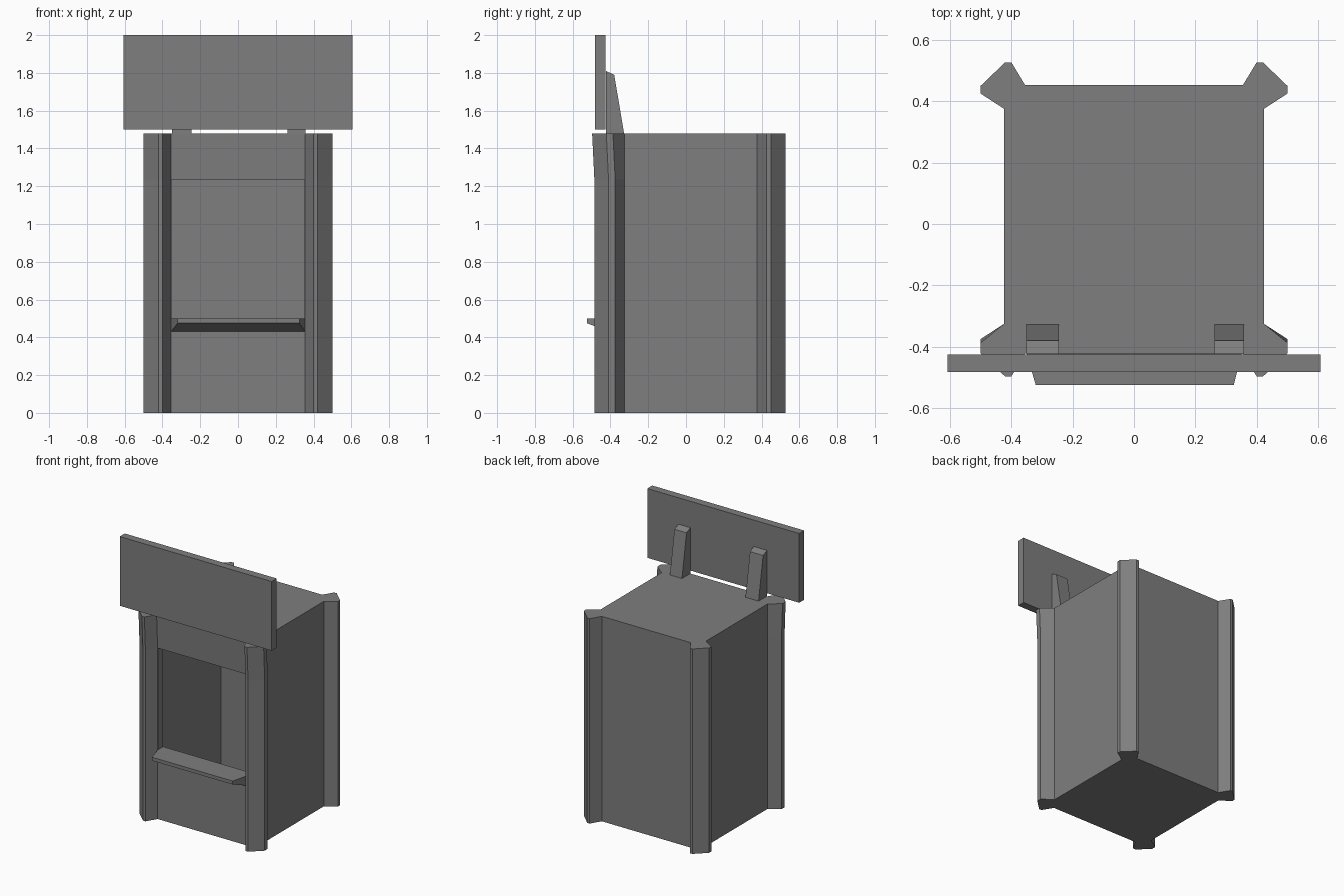
import bpy
import bmesh

cube = bpy.data.objects.get("Cube")
if cube:
    bpy.data.objects.remove(cube, do_unlink=True)

grey = bpy.data.materials.new("plain grey")
grey.use_nodes = True
grey.diffuse_color = (0.21, 0.21, 0.21, 1)
grey.node_tree.nodes["Principled BSDF"].inputs["Base Color"].default_value = grey.diffuse_color


def loft(name, rings):
    """Join matching rings of points into a closed flat-shaded solid."""
    bm = bmesh.new()
    loops = [[bm.verts.new(p) for p in ring] for ring in rings]
    n = len(loops[0])
    for a, b in zip(loops, loops[1:]):
        for i in range(n):
            j = (i + 1) % n
            bm.faces.new((a[i], a[j], b[j], b[i]))
    bm.faces.new(loops[0][::-1])
    bm.faces.new(loops[-1])
    bmesh.ops.recalc_face_normals(bm, faces=bm.faces)
    mesh = bpy.data.meshes.new(name)
    bm.to_mesh(mesh)
    bm.free()
    mesh.materials.append(grey)
    obj = bpy.data.objects.new(name, mesh)
    bpy.context.collection.objects.link(obj)
    return obj


def rect(x0, x1, y0, y1, z):
    return [(x0, y0, z), (x1, y0, z), (x1, y1, z), (x0, y1, z)]


def box(name, x0, x1, y0, y1, z0, z1):
    return loft(name, [rect(x0, x1, y0, y1, z0), rect(x0, x1, y0, y1, z1)])


def cut(target, cutter):
    mod = target.modifiers.new("cut", 'BOOLEAN')
    mod.operation = 'DIFFERENCE'
    mod.solver = 'EXACT'
    mod.object = cutter
    bpy.context.view_layer.objects.active = target
    bpy.ops.object.modifier_apply(modifier=mod.name)
    bpy.data.objects.remove(cutter, do_unlink=True)


# Booth body: mirrored plan with flared corner pillars, front leaning out at the top
half = [(0.355, -0.41), (0.4, -0.485), (0.42, -0.485), (0.5, -0.41), (0.5, -0.375),
        (0.423, -0.325), (0.423, 0.375), (0.5, 0.425), (0.5, 0.45), (0.42, 0.527),
        (0.4, 0.527), (0.355, 0.453)]
plan = half + [(-x, y) for x, y in reversed(half)]


def body_ring(z, lean):
    return [(x, y - (lean if y < -0.35 else 0), z) for x, y in plan]


body = loft("booth_body", [body_ring(0, 0), body_ring(1.235, 0), body_ring(1.48, 0.012)])

# Hollow room and front window opening
cut(body, box("room_cutter", -0.4, 0.4, -0.35, 0.375, 0.05, 1.43))
cut(body, box("window_cutter", -0.353, 0.353, -0.6, -0.3, 0.5, 1.235))

# Counter shelf, tapering towards its front edge
loft("counter_shelf", [
    [(-0.355, -0.405, 0.43), (0.355, -0.405, 0.43), (0.355, -0.405, 0.5), (-0.355, -0.405, 0.5)],
    [(-0.32, -0.525, 0.475), (0.325, -0.525, 0.475), (0.325, -0.525, 0.5), (-0.32, -0.525, 0.5)]])

# Sign board and its two tapered braces
box("sign_board", -0.607, 0.607, -0.482, -0.425, 1.5, 2.0)
for side, x0, x1 in (("right", -0.35, -0.245), ("left", 0.262, 0.358)):
    top = rect(x0, x1, -0.424, -0.38, 1.81)
    top = [(x, y, z if y < -0.4 else 1.79) for x, y, z in top]
    loft(side + "_sign_brace", [rect(x0, x1, -0.424, -0.327, 1.475), top])
